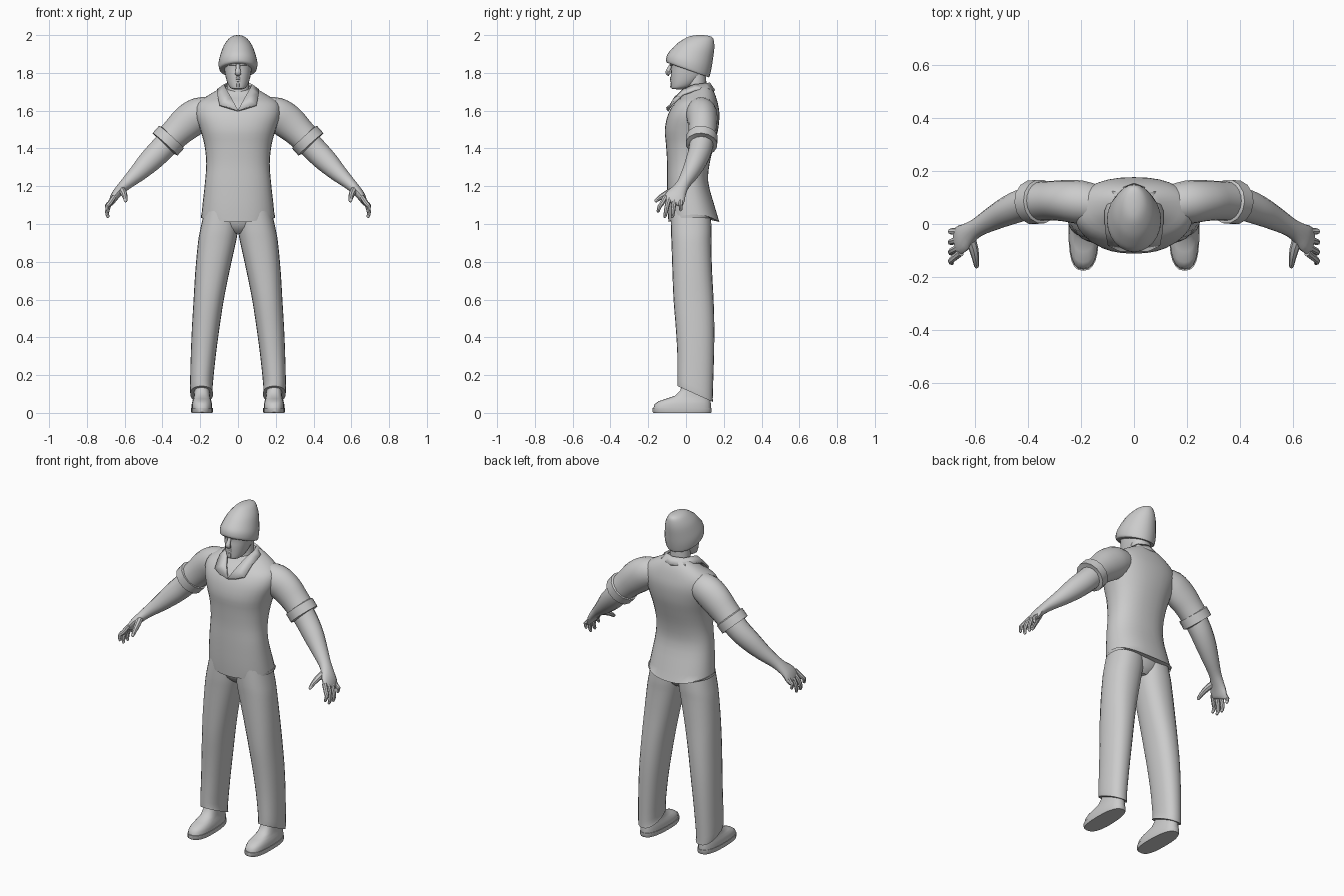
import bpy, bmesh, math
from mathutils import Vector

grey = bpy.data.materials.new("plain grey")
grey.diffuse_color = (0.6, 0.6, 0.6, 1)


def finish(name, bm, mirror=False, angle=40):
    bmesh.ops.recalc_face_normals(bm, faces=bm.faces)
    me = bpy.data.meshes.new(name)
    bm.to_mesh(me)
    bm.free()
    me.materials.append(grey)
    ob = bpy.data.objects.new(name, me)
    bpy.context.collection.objects.link(ob)
    bpy.ops.object.select_all(action='DESELECT')
    ob.select_set(True)
    bpy.context.view_layer.objects.active = ob
    bpy.ops.object.shade_smooth_by_angle(angle=math.radians(angle))
    if mirror:
        ob.modifiers.new("mirror", 'MIRROR')
    return ob


def smooth_keys(keys, steps):
    """Catmull-Rom interpolation of tuples."""
    out = []
    for i in range(len(keys) - 1):
        a, b = keys[max(i - 1, 0)], keys[i]
        c, d = keys[i + 1], keys[min(i + 2, len(keys) - 1)]
        for s in range(steps):
            t = s / steps
            out.append([0.5 * (2 * q + (r - p) * t + (2 * p - 5 * q + 4 * r - w) * t * t
                               + (3 * q - p - 3 * r + w) * t ** 3)
                        for p, q, r, w in zip(a, b, c, d)])
    return out + [list(keys[-1])]


def skin(bm, rings):
    loops = [[bm.verts.new(p) for p in r] for r in rings]
    n = len(loops[0])
    for a, b in zip(loops, loops[1:]):
        for i in range(n):
            bm.faces.new((a[i], a[(i + 1) % n], b[(i + 1) % n], b[i]))
    bm.faces.new(loops[0])
    bm.faces.new(loops[-1])


def sq(v, e):
    return math.copysign(abs(v) ** (2 / e), v)


def upright(name, keys, mirror=False, n=24, e=2.0, steps=3, dip=0):
    """Stack of ovals; key = z, xmin, xmax, ymin, ymax, slope of z along y."""
    rings = []
    for k, (z, x0, x1, y0, y1, sl) in enumerate(smooth_keys(keys, steps)):
        ring = []
        for i in range(n):
            a = 2 * math.pi * i / n
            dy = sq(math.sin(a), e) * (y1 - y0) / 2
            lift = dip * math.cos(a) ** 2 if k == 0 else 0
            ring.append(((x0 + x1) / 2 + sq(math.cos(a), e) * (x1 - x0) / 2,
                         (y0 + y1) / 2 + dy, z + sl * dy + lift))
        rings.append(ring)
    bm = bmesh.new()
    skin(bm, rings)
    return finish(name, bm, mirror)


def limb(bm, keys, n=16, steps=3, side=None):
    """Tube along a path; key = x, y, z, radius across, radius sideways."""
    ks = smooth_keys(keys, steps)
    rings = []
    for i, k in enumerate(ks):
        p = Vector(k[:3])
        t = (Vector(ks[min(i + 1, len(ks) - 1)][:3]) - Vector(ks[max(i - 1, 0)][:3])).normalized()
        v = Vector(side or (0, 1, 0))
        v = (v - t * v.dot(t)).normalized()
        u = v.cross(t)
        rings.append([p + u * k[3] * math.cos(2 * math.pi * j / n)
                      + v * k[4] * math.sin(2 * math.pi * j / n) for j in range(n)])
    skin(bm, rings)


def sym(z, w, y0, y1, sl=0):
    return (z, -w, w, y0, y1, sl)


# Shirt body with the hem raised at the sides
upright("shirt", [sym(1.01, .197, -.093, .177), sym(1.10, .188, -.098, .15),
                  sym(1.22, .175, -.10, .118), sym(1.32, .168, -.10, .125),
                  sym(1.42, .178, -.106, .15), sym(1.50, .20, -.112, .17),
                  sym(1.58, .225, -.095, .177), sym(1.64, .215, -.06, .168),
                  sym(1.685, .15, -.02, .15, .12), sym(1.72, .085, .005, .125, .25)],
        n=32, e=2.3, dip=.04)

# Neck, head, knitted cap
upright("neck", [sym(1.62, .068, -.02, .12), sym(1.70, .06, .0, .11), sym(1.82, .056, .005, .105)])
upright("head", [sym(1.713, .022, -.068, -.03, -.1), sym(1.722, .042, -.076, .03, .1),
                 sym(1.75, .057, -.079, .075, .15), sym(1.79, .068, -.08, .10),
                 sym(1.83, .074, -.078, .112), sym(1.89, .08, -.085, .12)], e=2.2)
upright("cap", [sym(1.815, .095, -.100, .122, -.35), sym(1.825, .101, -.106, .126, -.35),
                sym(1.86, .102, -.10, .135, -.3), sym(1.90, .092, -.078, .143, -.22),
                sym(1.945, .075, -.045, .15, -.12), sym(1.98, .05, -.01, .145, 0),
                sym(1.995, .028, .025, .125, 0), sym(2.0, .006, .06, .09, 0)])

# Nose, brow, lips, chin tuft
bm = bmesh.new()
limb(bm, [(0, -.074, 1.85, .008, .009), (0, -.088, 1.825, .010, .011),
          (0, -.096, 1.803, .013, .017), (0, -.086, 1.791, .010, .014)], n=10, side=(1, 0, 0))
finish("nose", bm)
bm = bmesh.new()
for z, w, r in ((1.772, .024, .008), (1.76, .020, .008)):
    limb(bm, [(-w, -.070, z - .002, .002, .002), (0, -.080, z, r, r * .7),
              (w, -.070, z - .002, .002, .002)], n=8)
limb(bm, [(0, -.076, 1.748, .006, .01), (0, -.078, 1.722, .006, .006)], n=8, side=(1, 0, 0))
finish("mouth_and_chin", bm)
bm = bmesh.new()
limb(bm, [(.008, -.078, 1.842, .006, .005), (.03, -.078, 1.848, .008, .007),
          (.06, -.05, 1.842, .005, .005)], n=8)
finish("brow", bm, mirror=True)

# Open collar: folded strip from the V at the chest round to the nape
inner = [(.0, -.098, 1.60), (.035, -.060, 1.665), (.062, -.010, 1.715),
         (.072, .045, 1.735), (.055, .100, 1.742), (0, .122, 1.745)]
outer = [(.052, -.100, 1.615), (.098, -.078, 1.63), (.108, -.018, 1.685),
         (.108, .050, 1.708), (.080, .120, 1.708), (0, .150, 1.705)]
bm = bmesh.new()
a = [bm.verts.new(p) for p in inner]
b = [bm.verts.new(p) for p in outer]
for i in range(5):
    bm.faces.new((a[i], b[i], b[i + 1], a[i + 1]))
collar = finish("collar", bm, mirror=True)
thick = collar.modifiers.new("thickness", 'SOLIDIFY')
thick.thickness = .012
thick.offset = 0

# Short sleeve and its rolled cuff
bm = bmesh.new()
limb(bm, [(.12, .07, 1.60, .07, .07), (.20, .082, 1.582, .09, .082),
          (.265, .088, 1.54, .092, .078), (.32, .088, 1.49, .082, .074),
          (.375, .085, 1.435, .076, .074)], n=20)
finish("sleeve", bm, mirror=True)
bm = bmesh.new()
limb(bm, [(.350, .085, 1.462, .074, .072), (.352, .085, 1.460, .089, .084),
          (.386, .082, 1.422, .089, .084), (.388, .082, 1.420, .070, .068)], n=14, steps=1)
finish("sleeve_cuff", bm, mirror=True, angle=35)

# Forearm and palm
bm = bmesh.new()
limb(bm, [(.35, .085, 1.455, .066, .066), (.41, .075, 1.39, .065, .062),
          (.47, .052, 1.33, .060, .056), (.53, .022, 1.27, .047, .046),
          (.59, -.012, 1.215, .033, .036), (.625, -.035, 1.18, .027, .042),
          (.65, -.055, 1.15, .023, .054), (.668, -.066, 1.118, .016, .054),
          (.672, -.07, 1.108, .006, .045)])
finish("forearm_and_palm", bm, mirror=True)

# Fingers fan forward, thumb hangs inside
bm = bmesh.new()
for y0, y1, z1 in ((-.108, -.148, 1.062), (-.083, -.112, 1.034),
                   (-.056, -.072, 1.034), (-.028, -.028, 1.07)):
    limb(bm, [(.655, y0, 1.145, .013, .014), (.680, (y0 + y1) / 2, 1.108, .013, .013),
              (.693, y1 * .8 + y0 * .2, z1 + .03, .011, .011),
              (.688, y1, z1 + .004, .008, .008), (.686, y1, z1, .003, .003)], n=8, steps=2)
limb(bm, [(.62, -.05, 1.185, .018, .02), (.606, -.095, 1.165, .017, .018),
          (.598, -.135, 1.142, .013, .013), (.595, -.160, 1.122, .009, .009),
          (.595, -.165, 1.118, .003, .003)], n=8, steps=2, side=(1, 0, 0))
finish("fingers", bm, mirror=True)

# Trouser legs and hips
upright("trouser_leg", [(.10, .132, .252, -.045, .142, -.45), (.14, .134, .254, -.045, .142, -.4),
                        (.30, .118, .250, -.046, .148, -.1), (.45, .098, .244, -.054, .150, 0),
                        (.60, .075, .235, -.066, .146, 0), (.75, .045, .226, -.072, .138, 0),
                        (.90, .012, .212, -.077, .134, 0), (.97, .0, .200, -.08, .135, 0),
                        (1.07, -.01, .178, -.08, .13, 0)], mirror=True, e=2.3)
upright("hips", [sym(.95, .06, -.03, .09), sym(.98, .12, -.06, .115),
                 sym(1.03, .165, -.078, .13), sym(1.10, .17, -.08, .12)])


# Shoes: tapered outline for the sole, rounded upper above it
def outline(z, grow, back, front):
    pts = []
    for i in range(24):
        t = 2 * math.pi * i / 24
        s = sq(math.sin(t), 2.5)
        w = (.056 + .006 * max(0, -math.sin(t + .4))) * grow
        pts.append((.192 + w * sq(math.cos(t), 2.5), (back + front) / 2 + s * (back - front) / 2, z))
    return pts


bm = bmesh.new()
skin(bm, [outline(0, .97, .132, -.172), outline(.005, 1, .136, -.177), outline(.026, 1, .136, -.177)])
finish("shoe_sole", bm, mirror=True)
bm = bmesh.new()
skin(bm, [outline(.024, .95, .132, -.172), outline(.045, .95, .132, -.168),
          outline(.062, .88, .13, -.145), outline(.075, .80, .128, -.105),
          outline(.09, .74, .125, -.06), outline(.12, .72, .12, -.03), outline(.16, .70, .115, -.02)])
finish("shoe_upper", bm, mirror=True, angle=60)
